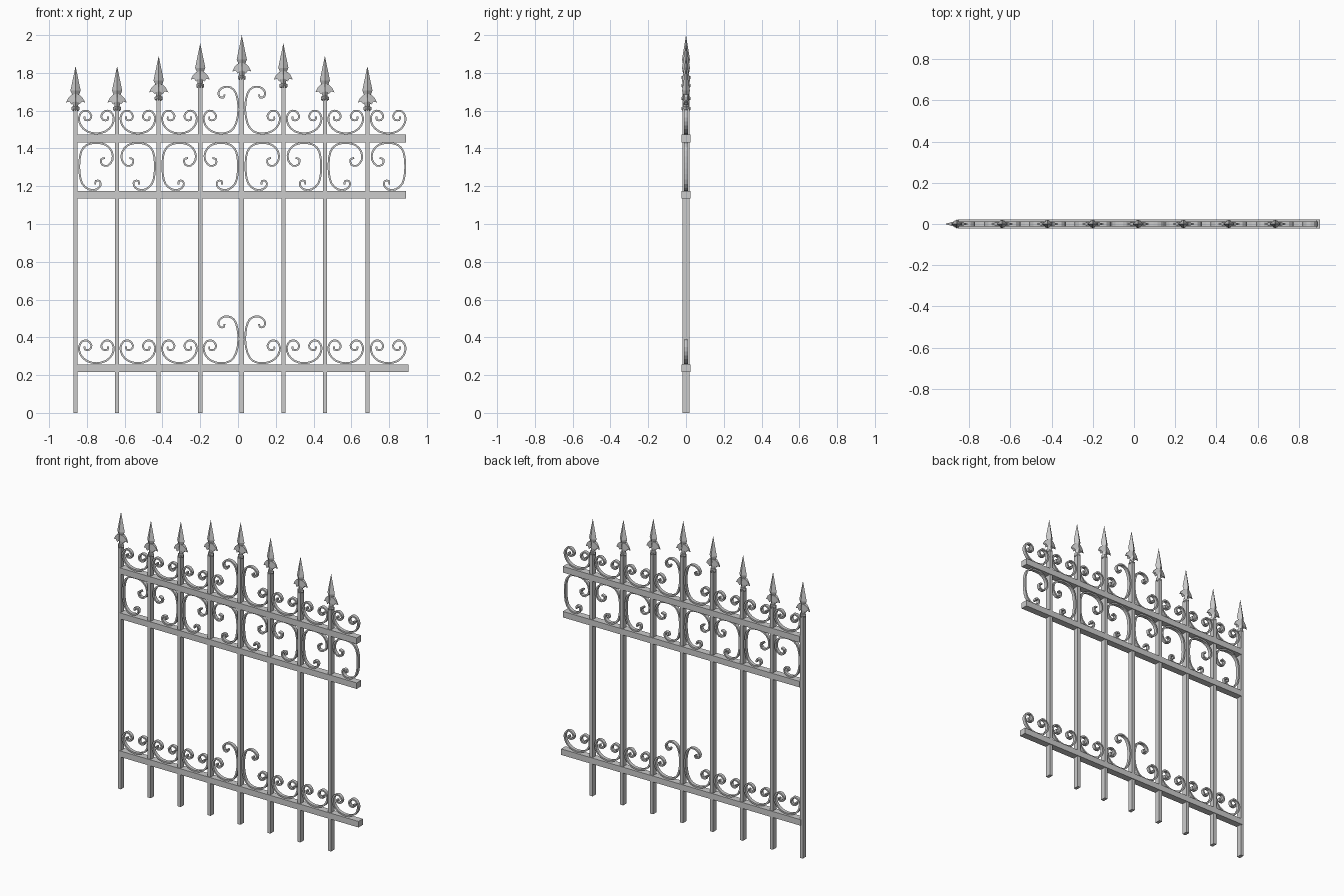
import bpy, bmesh
from mathutils import Vector

if "Cube" in bpy.data.objects:
    bpy.data.objects.remove(bpy.data.objects["Cube"])

XS = [-0.86, -0.64, -0.42, -0.20, 0.02, 0.24, 0.46, 0.685]
TOPS = [1.836, 1.836, 1.89, 1.957, 2.0, 1.957, 1.89, 1.836]


def finish(name, bm):
    bmesh.ops.recalc_face_normals(bm, faces=bm.faces)
    me = bpy.data.meshes.new(name)
    bm.to_mesh(me)
    bm.free()
    ob = bpy.data.objects.new(name, me)
    bpy.context.collection.objects.link(ob)
    return ob


def box(name, x0, x1, depth, z0, z1):
    bm = bmesh.new()
    bmesh.ops.create_cube(bm, size=1)
    for v in bm.verts:
        v.co = ((x0 + x1) / 2 + v.co.x * (x1 - x0), v.co.y * depth,
                (z0 + z1) / 2 + v.co.z * (z1 - z0))
    finish(name, bm)


def smooth(pts, steps=2):
    # Catmull-Rom through the control points
    p = [Vector(q) for q in pts]
    p = [2 * p[0] - p[1]] + p + [2 * p[-1] - p[-2]]
    out = []
    for a, b, c, d in zip(p, p[1:], p[2:], p[3:]):
        for i in range(steps):
            t = i / steps
            out.append(0.5 * (2 * b + (c - a) * t + (2 * a - 5 * b + 4 * c - d) * t * t
                              + (3 * b - a - 3 * c + d) * t ** 3))
    return out + [p[-2]]


def scroll(name, pts, cx, z, sign=1, width=0.010, depth=0.022):
    # flat bar swept along a path in the xz plane
    path = smooth(pts)
    bm = bmesh.new()
    rings = []
    for i, p in enumerate(path):
        t = (path[min(i + 1, len(path) - 1)] - path[max(i - 1, 0)]).normalized()
        n = Vector((-t.y, t.x)) * width / 2
        ring = []
        for s, y in ((1, -1), (1, 1), (-1, 1), (-1, -1)):
            q = p + n * s
            ring.append(bm.verts.new((cx + sign * q.x, y * depth / 2, z + q.y)))
        rings.append(ring)
    for a, b in zip(rings, rings[1:]):
        for k in range(4):
            bm.faces.new((a[k], a[(k + 1) % 4], b[(k + 1) % 4], b[k]))
    bm.faces.new(rings[0])
    bm.faces.new(rings[-1])
    finish(name, bm)


def finial(name, x, top):
    # four-sided spear blade, neck and collar: (drop, half width, half depth)
    prof = [(0.13, 0.027, 0.021), (0.165, 0.012, 0.014), (0.19, 0.017, 0.018),
            (0.213, 0.013, 0.015), (0.217, 0.021, 0.023), (0.232, 0.021, 0.023),
            (0.238, 0.012, 0.015)]
    bm = bmesh.new()
    tip = bm.verts.new((x, 0, top))
    rings = [[bm.verts.new((x + a * rx, b * ry, top - d))
              for a, b in ((1, 0), (0, 1), (-1, 0), (0, -1))] for d, rx, ry in prof]
    for k in range(4):
        bm.faces.new((tip, rings[0][k], rings[0][(k + 1) % 4]))
        for a, b in zip(rings, rings[1:]):
            bm.faces.new((a[k], a[(k + 1) % 4], b[(k + 1) % 4], b[k]))
    bm.faces.new(rings[-1])
    # drooping side leaves, thinning towards the point
    leaf = [(0.004, 0.148), (0.022, 0.152), (0.038, 0.168), (0.051, 0.193),
            (0.033, 0.188), (0.021, 0.203), (0.004, 0.185)]
    for s in (1, -1):
        sides = [[bm.verts.new((x + s * u, y * 0.016 * (1 - u / 0.058), top - d))
                  for u, d in leaf] for y in (-1, 1)]
        for f in sides:
            bm.faces.new(f)
        for k in range(len(leaf)):
            j = (k + 1) % len(leaf)
            bm.faces.new((sides[0][k], sides[0][j], sides[1][j], sides[1][k]))
    finish(name, bm)


# Rails
box("bottom_rail", -0.857, 0.902, 0.046, 0.217, 0.257)
box("middle_rail", -0.852, 0.889, 0.046, 1.134, 1.174)
box("top_rail", -0.852, 0.889, 0.046, 1.432, 1.473)

# Pickets with spear finials
for i, (x, top) in enumerate(zip(XS, TOPS)):
    box(f"picket_{i}", x - 0.011, x + 0.011, 0.036, 0, top - 0.225)
    finial(f"finial_{i}", x, top)

# Scroll paths, relative to the cell centre and the rail top
short = [(0.050, 0.018), (0.083, 0.050), (0.092, 0.090), (0.075, 0.122), (0.045, 0.125),
         (0.026, 0.100), (0.036, 0.078), (0.060, 0.078), (0.062, 0.095)]
tall = [(0.050, 0.018), (0.080, 0.060), (0.092, 0.130), (0.086, 0.195), (0.068, 0.238),
        (0.035, 0.254), (0.003, 0.246), (-0.014, 0.222), (-0.006, 0.199), (0.014, 0.197),
        (0.018, 0.213)]
left = [(-u, v) for u, v in reversed(short)] + [(0, 0.006)]
c_path = [(-0.006, 0.036), (-0.003, 0.054), (0.018, 0.053), (0.022, 0.030), (0.0, 0.009),
          (-0.040, 0.009), (-0.075, 0.040), (-0.088, 0.090), (-0.090, 0.150),
          (-0.080, 0.210), (-0.050, 0.245), (0.0, 0.255), (0.050, 0.245), (0.082, 0.210),
          (0.085, 0.165), (0.060, 0.135), (0.030, 0.140), (0.025, 0.168), (0.045, 0.175)]

# Scrollwork in each bay; the two centre bays rise beside the middle picket
for i, x in enumerate(XS):
    cx = x + 0.11
    path = left + (tall if i in (3, 4) else short)
    sign = -1 if i == 4 else 1
    scroll(f"bottom_scroll_{i}", path, cx, 0.257, sign)
    scroll(f"top_scroll_{i}", path, cx, 1.473, sign)
    scroll(f"middle_scroll_{i}", c_path, cx, 1.174, -1 if i % 2 else 1)
